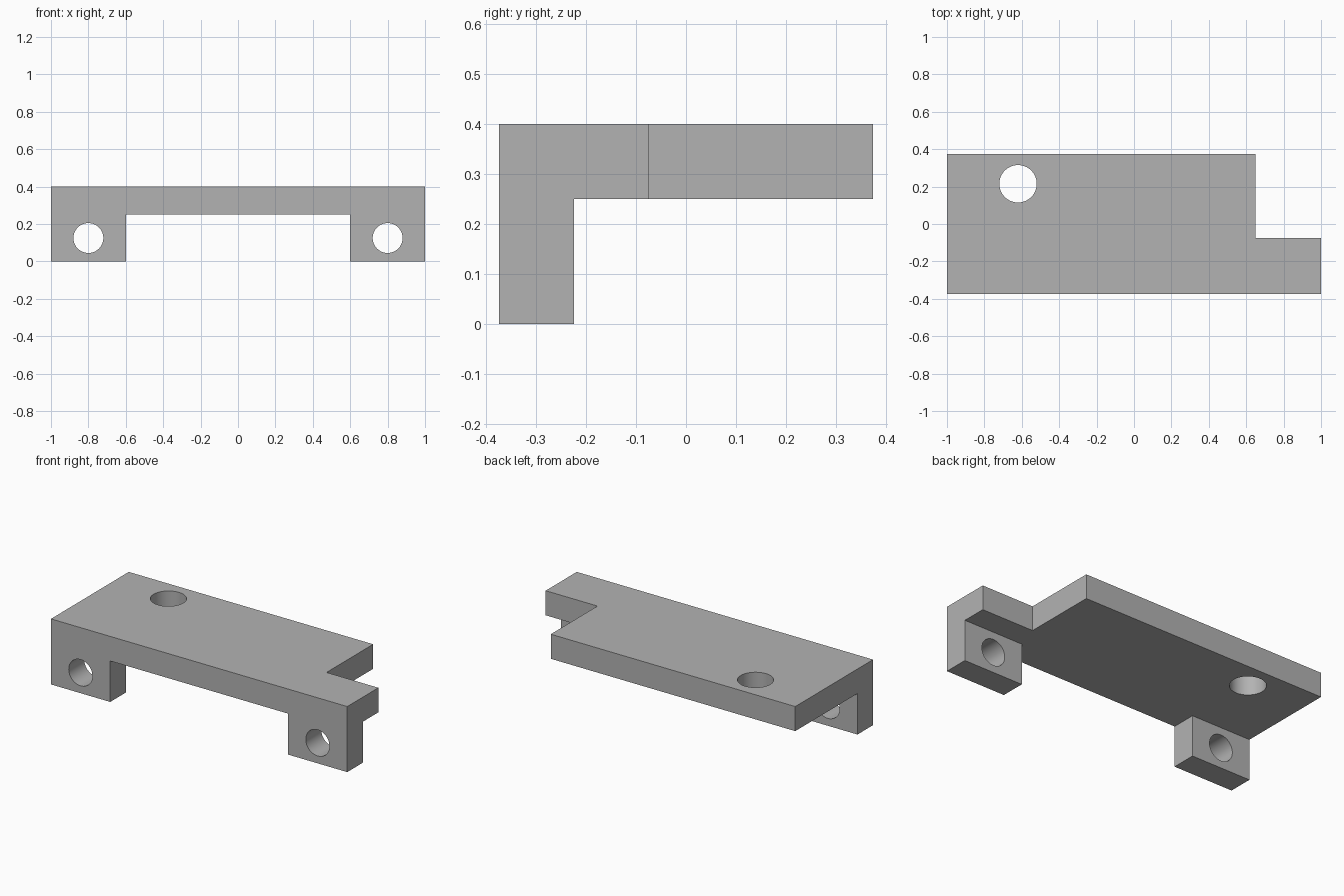
import bpy, bmesh
from math import radians
from mathutils import Matrix, Vector

cube = bpy.data.objects.get("Cube")
if cube:
    bpy.data.objects.remove(cube, do_unlink=True)

LEG_X, LEG_BACK, PLATE_Z, TOP_Z = 0.6, -0.225, 0.25, 0.4

grey = bpy.data.materials.new("plain grey")
grey.use_nodes = True
grey.diffuse_color = (0.45, 0.45, 0.45, 1)
grey.node_tree.nodes["Principled BSDF"].inputs["Base Color"].default_value = grey.diffuse_color


def add_object(name, bm):
    bmesh.ops.recalc_face_normals(bm, faces=bm.faces)
    mesh = bpy.data.meshes.new(name)
    bm.to_mesh(mesh)
    bm.free()
    mesh.materials.append(grey)
    obj = bpy.data.objects.new(name, mesh)
    bpy.context.collection.objects.link(obj)
    return obj


def box(name, low, high):
    low, high = Vector(low), Vector(high)
    bm = bmesh.new()
    bmesh.ops.create_cube(bm, size=1, matrix=Matrix.Translation((low + high) / 2)
                          @ Matrix.Diagonal((*(high - low), 1)))
    return add_object(name, bm)


def cylinder(name, centre, radius, depth, tilt=0):
    bm = bmesh.new()
    bmesh.ops.create_cone(bm, cap_ends=True, segments=64, radius1=radius, radius2=radius, depth=depth,
                          matrix=Matrix.Translation(centre) @ Matrix.Rotation(tilt, 4, "X"))
    return add_object(name, bm)


# Solid block with the notched plan outline
outline = [(-1, -0.375), (1, -0.375), (1, -0.075), (0.65, -0.075), (0.65, 0.375), (-1, 0.375)]
bm = bmesh.new()
base = bm.faces.new([bm.verts.new((x, y, 0)) for x, y in outline])
extruded = bmesh.ops.extrude_face_region(bm, geom=[base], use_keep_orig=True)["geom"]
bmesh.ops.translate(bm, vec=(0, 0, TOP_Z), verts=[g for g in extruded if isinstance(g, bmesh.types.BMVert)])
bracket = add_object("mounting_bracket", bm)

# Space under the plate, gap between the legs, and bolt holes
cutters = [
    box("rear_clearance_cutter", (-2, LEG_BACK, -1), (2, 1, PLATE_Z)),
    box("leg_gap_cutter", (-LEG_X, -1, -1), (LEG_X, 0, PLATE_Z)),
    cylinder("plate_hole_cutter", (-0.62, 0.215, PLATE_Z), 0.1, 1),
]
for side, x in (("left", 0.8), ("right", -0.8)):
    cutters.append(cylinder(side + "_leg_hole_cutter", (x, -0.3, 0.125), 0.08, 0.5, radians(90)))

bpy.context.view_layer.objects.active = bracket
for cutter in cutters:
    cut = bracket.modifiers.new(cutter.name, "BOOLEAN")
    cut.operation = "DIFFERENCE"
    cut.solver = "EXACT"
    cut.object = cutter
    bpy.ops.object.modifier_apply(modifier=cut.name)
    bpy.data.objects.remove(cutter, do_unlink=True)

# Smooth hole walls, sharp corners
bpy.ops.object.select_all(action="DESELECT")
bracket.select_set(True)
bpy.ops.object.shade_smooth_by_angle(angle=radians(30))
